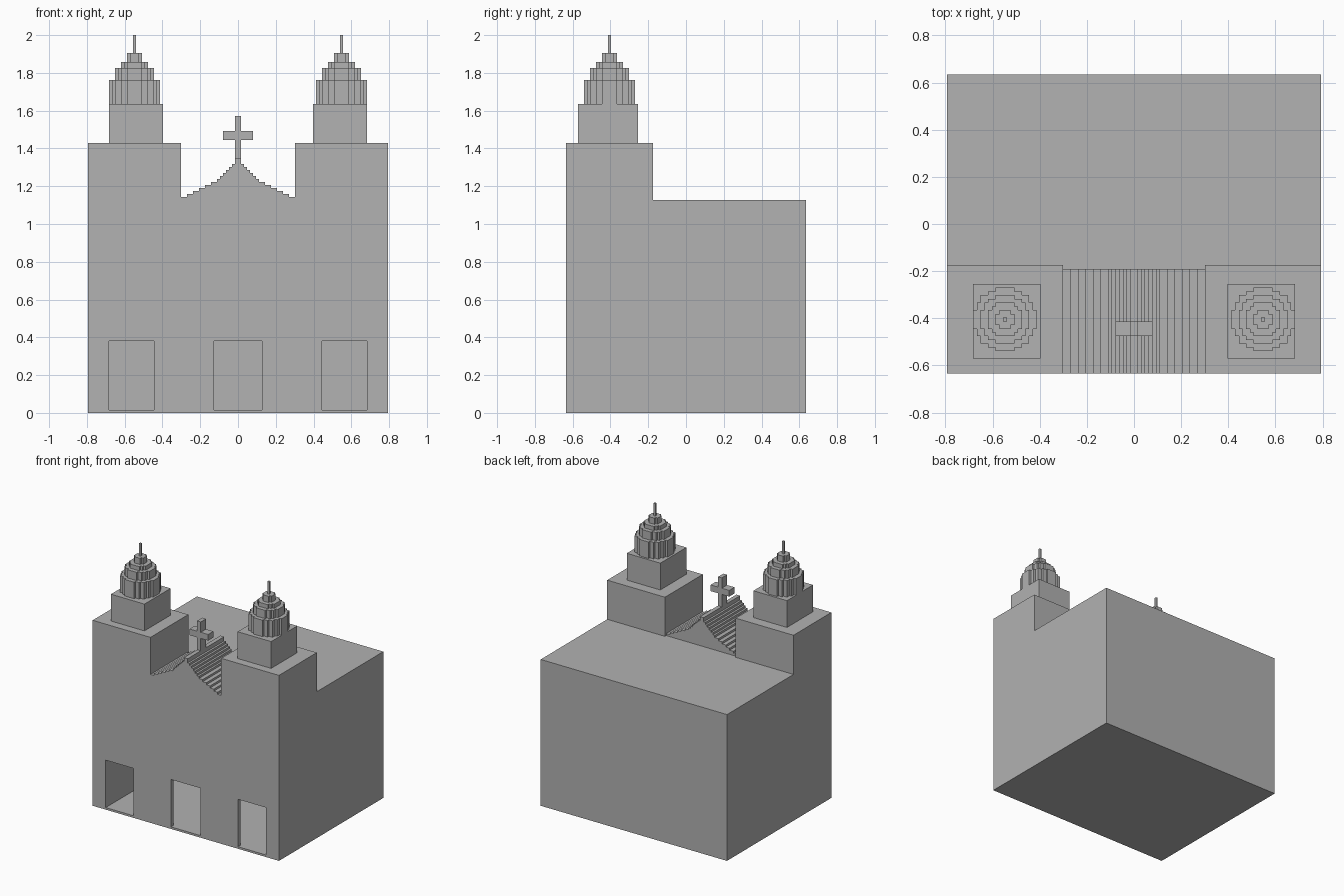
import bpy, bmesh, math
from mathutils import Vector

U = 2 / 126          # one building block
cube = bpy.data.objects.get("Cube")
if cube:
    bpy.data.objects.remove(cube, do_unlink=True)

stone = bpy.data.materials.new("grey_stone")
stone.use_nodes = True
grey = (0.445, 0.445, 0.445, 1)
stone.diffuse_color = grey
stone.node_tree.nodes["Principled BSDF"].inputs["Base Color"].default_value = grey


def add_prism(bm, outline, push):
    """Extrude a closed outline (in blocks) along a vector."""
    verts = [bm.verts.new(Vector(p) * U) for p in outline]
    face = bm.faces.new(verts)
    moved = bmesh.ops.extrude_face_region(bm, geom=[face], use_keep_orig=True)["geom"]
    top = [v for v in moved if isinstance(v, bmesh.types.BMVert)]
    bmesh.ops.translate(bm, verts=top, vec=Vector(push) * U)


def finish(name, bm):
    bmesh.ops.recalc_face_normals(bm, faces=bm.faces)
    mesh = bpy.data.meshes.new(name)
    bm.to_mesh(mesh)
    bm.free()
    mesh.materials.append(stone)
    obj = bpy.data.objects.new(name, mesh)
    bpy.context.collection.objects.link(obj)
    return obj


def prism(name, outline, push):
    bm = bmesh.new()
    add_prism(bm, outline, push)
    return finish(name, bm)


def box(name, x, y, z):
    base = [(x[0], y[0], z[0]), (x[1], y[0], z[0]), (x[1], y[1], z[0]), (x[0], y[1], z[0])]
    return prism(name, base, (0, 0, z[1] - z[0]))


def boolean(target, tool, operation):
    mod = target.modifiers.new(operation.lower(), 'BOOLEAN')
    mod.operation, mod.solver, mod.object = operation, 'EXACT', tool
    bpy.context.view_layer.objects.active = target
    bpy.ops.object.modifier_apply(modifier=mod.name)
    bpy.data.objects.remove(tool, do_unlink=True)


def stepped_disc(radius, cx, cy, z):
    """Outline of a circle laid out in square blocks."""
    n = int(radius)
    right = []
    for k in range(-n, n + 1):
        w = int(math.sqrt(radius ** 2 - k ** 2)) + 0.5
        if right and right[-1][0] == w:
            right.pop()
        else:
            right.append((w, k - 0.5))
        right.append((w, k + 0.5))
    left = [(-x, y) for x, y in reversed(right)]
    return [(cx + x, cy + y, z) for x, y in right + left]


# Main building with both towers
building = box("church_building", (-50, 50), (-40, 40), (0, 71))
for side in (-1, 1):
    tower = box("tower", sorted((19 * side, 50 * side)), (-40, -11), (60, 90))
    boolean(building, tower, 'UNION')

# Stepped gable between the towers
half = [(w, 72 + i) for i, w in enumerate([19, 17, 15, 13, 11, 9, 7, 6, 5, 4, 3, 2])]
profile = [(19, 60)]
for w, z in half:
    profile += [(w, z), (w - (2 if w > 7 else 1), z)]
profile += [(1, 85)]
outline = [(x, -40, z) for x, z in profile] + [(-x, -40, z) for x, z in reversed(profile)]
boolean(building, prism("gable", outline, (0, 28, 0)), 'UNION')

# Hollow interior and three open doorways
boolean(building, box("interior", (-43, 43), (-38, 38), (1, 69)), 'DIFFERENCE')
for x in ((-43, -28), (-8, 8), (28, 43)):
    boolean(building, box("doorway", x, (-42, -37), (1, 24)), 'DIFFERENCE')

# Merge coplanar faces left by the cuts
bm = bmesh.new()
bm.from_mesh(building.data)
bmesh.ops.remove_doubles(bm, verts=bm.verts, dist=1e-5)
bmesh.ops.dissolve_limit(bm, angle_limit=0.01, verts=bm.verts, edges=bm.edges)
bm.to_mesh(building.data)
bm.free()

# Cross on the gable
right = [(1, 85), (1, 91), (5, 91), (5, 94), (1, 94), (1, 99)]
outline = [(x, -30, z) for x, z in right] + [(-x, -30, z) for x, z in reversed(right)]
prism("gable_cross", outline, (0, 4, 0))

# Belfries with tiered domes and spires
tiers = [(8.5, 103, 111), (6.5, 111, 115), (4.5, 115, 117), (2.5, 117, 120), (0.5, 120, 126)]
for side, label in ((-1, "right"), (1, "left")):
    box(label + "_belfry", sorted((25 * side, 43 * side)), (-36, -16), (90, 103))
    bm = bmesh.new()
    for radius, low, high in tiers:
        add_prism(bm, stepped_disc(radius, 34.5 * side, -25.5, low), (0, 0, high - low))
    finish(label + "_dome", bm)
